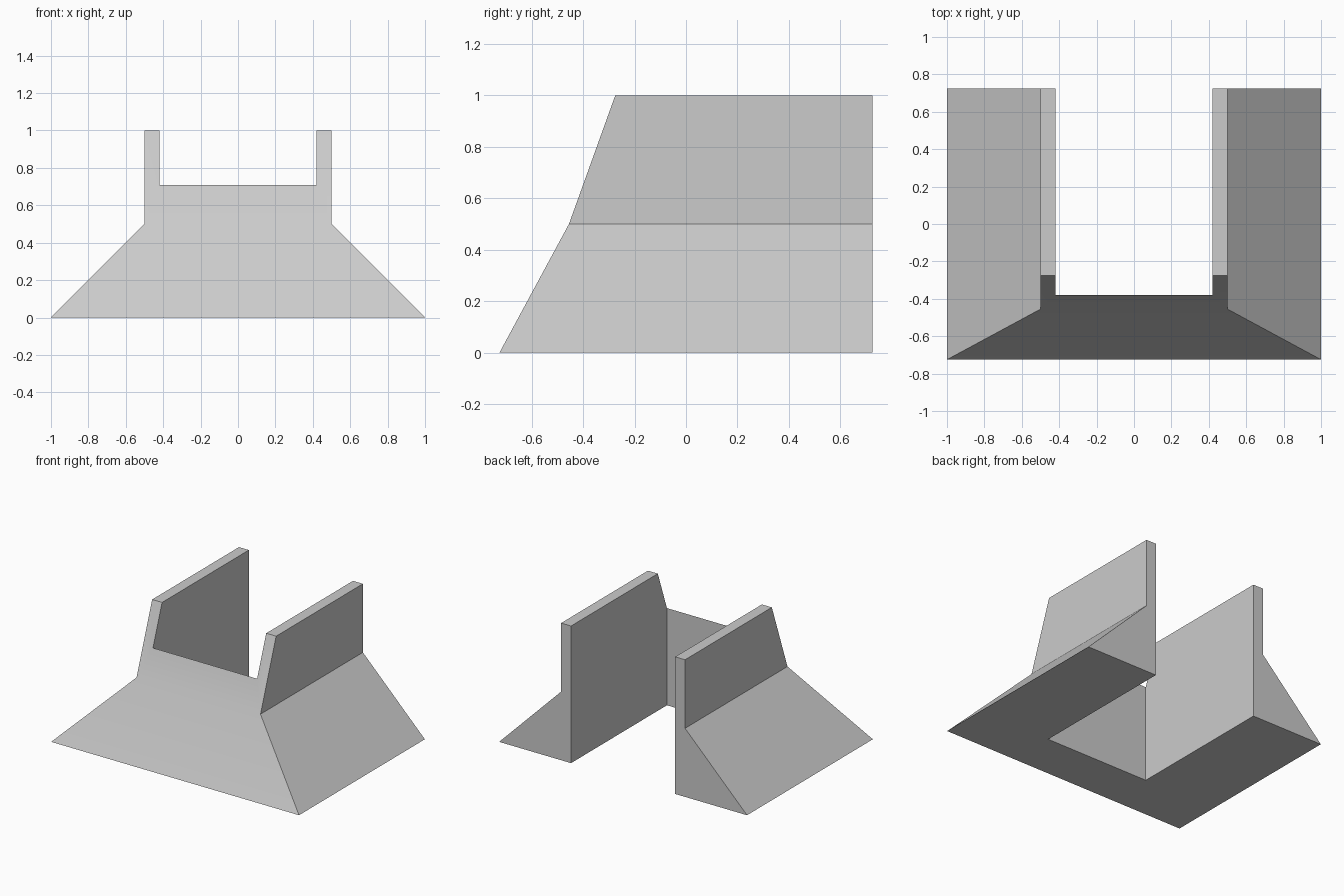
import bpy
import bmesh

default = bpy.data.objects.get("Cube")
if default:
    bpy.data.objects.remove(default, do_unlink=True)

BACK = 0.725
INNER_X = 0.42
INNER_FRONT = -0.38


def new_object(name, bm):
    bmesh.ops.recalc_face_normals(bm, faces=bm.faces)
    mesh = bpy.data.meshes.new(name)
    bm.to_mesh(mesh)
    bm.free()
    obj = bpy.data.objects.new(name, mesh)
    bpy.context.collection.objects.link(obj)
    return obj


def loft(name, levels):
    """Stack rectangles given as (z, half width, front y, back y)."""
    bm = bmesh.new()
    rings = []
    for z, w, front, back in levels:
        corners = [(-w, front), (w, front), (w, back), (-w, back)]
        rings.append([bm.verts.new((x, y, z)) for x, y in corners])
    for low, high in zip(rings, rings[1:]):
        for i in range(4):
            j = (i + 1) % 4
            bm.faces.new((low[i], low[j], high[j], high[i]))
    bm.faces.new(rings[0][::-1])
    bm.faces.new(rings[-1])
    # Merge the flat back into one face
    seams = [e for e in bm.edges if all(abs(v.co.y - back) < 1e-5 for v in e.verts)
             and len(e.link_faces) == 2
             and e.link_faces[0].normal.dot(e.link_faces[1].normal) > 0.999]
    bmesh.ops.dissolve_edges(bm, edges=seams)
    return new_object(name, bm)


# Sloped outer body: flared skirt below, upright walls above
body = loft("bracket_body", [
    (0.0, 1.0, -0.725, BACK),
    (0.5, 0.5, -0.455, BACK),
    (1.0, 0.5, -0.275, BACK),
])

# Open channel through top, back and underside
cutter = loft("channel_cutter", [
    (-0.5, INNER_X, INNER_FRONT, 1.2),
    (1.5, INNER_X, INNER_FRONT, 1.2),
])
cutter.hide_render = True

cut = body.modifiers.new("channel", 'BOOLEAN')
cut.operation = 'DIFFERENCE'
cut.solver = 'EXACT'
cut.object = cutter
bpy.context.view_layer.objects.active = body
body.select_set(True)
cutter.select_set(False)
bpy.ops.object.modifier_apply(modifier=cut.name)
bpy.data.objects.remove(cutter, do_unlink=True)

# Plain grey finish
grey = bpy.data.materials.new("light_grey")
grey.use_nodes = True
colour = (0.6, 0.6, 0.6, 1.0)
grey.diffuse_color = colour
grey.node_tree.nodes["Principled BSDF"].inputs["Base Color"].default_value = colour
body.data.materials.clear()
body.data.materials.append(grey)

# The gentle front bend blends, all other edges stay crisp
bpy.ops.object.shade_smooth_by_angle(angle=0.5236)
